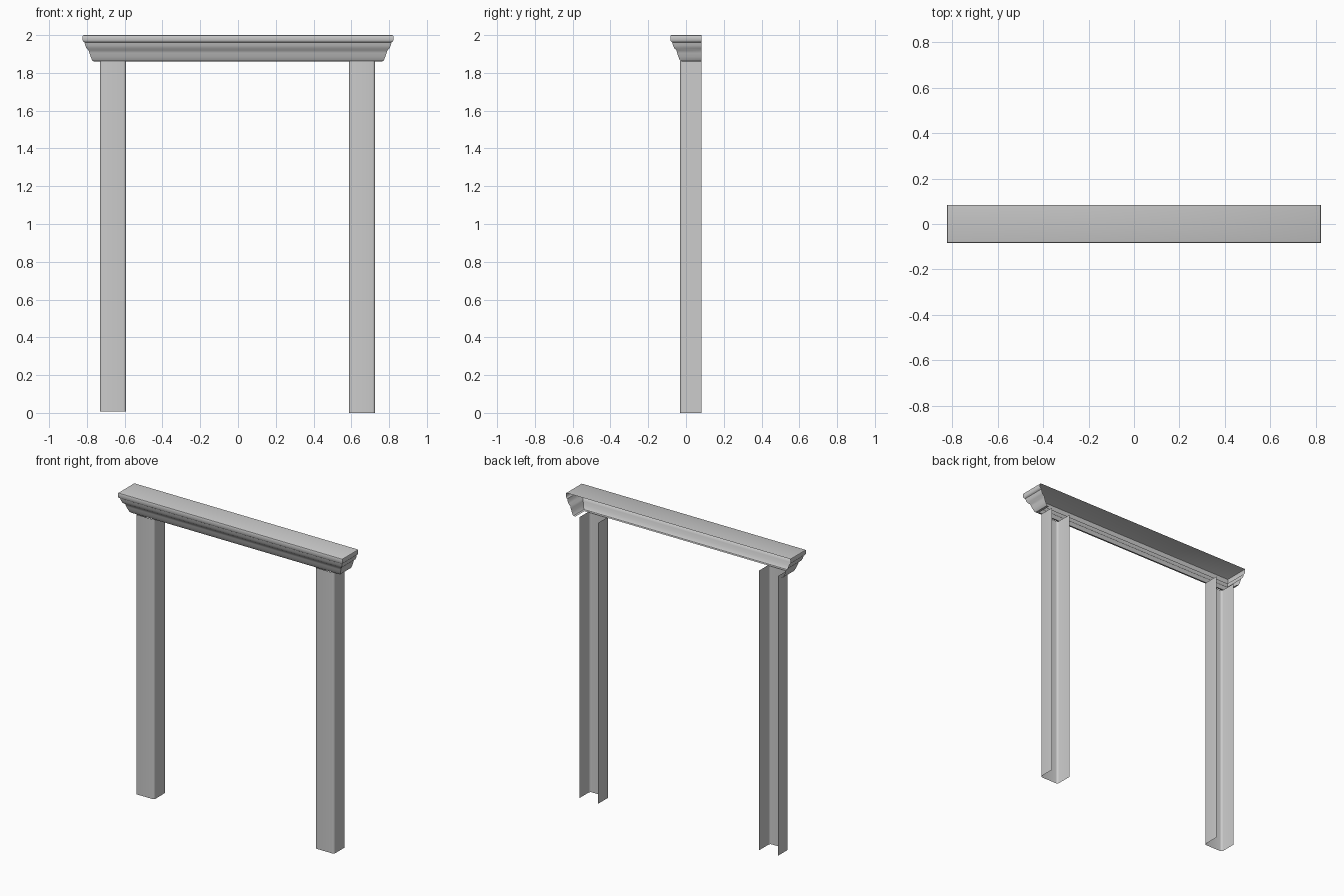
import bpy, math

if "Cube" in bpy.data.objects:
    bpy.data.objects.remove(bpy.data.objects["Cube"])

BACK = 0.083      # open rear plane
HALF_W = 0.823    # lintel half width
POST_TOP = 1.862


def make_object(name, verts, faces, angle=35):
    mesh = bpy.data.meshes.new(name)
    mesh.from_pydata(verts, [], faces)
    mesh.update()
    ob = bpy.data.objects.new(name, mesh)
    bpy.context.collection.objects.link(ob)
    bpy.ops.object.select_all(action='DESELECT')
    ob.select_set(True)
    bpy.context.view_layer.objects.active = ob
    bpy.ops.object.shade_smooth_by_angle(angle=math.radians(angle))
    return ob


def skin(rows):
    """Join equal-length rows of points, listed top to bottom, with quads."""
    n = len(rows[0])
    verts = [p for row in rows for p in row]
    faces = [(i * n + j, (i + 1) * n + j, (i + 1) * n + j + 1, i * n + j + 1)
             for i in range(len(rows) - 1) for j in range(n - 1)]
    return verts, faces


# Lintel: moulding profile (inset, height) swept around three sides, with mitred corners
profile = [(0.006, 2.0), (0.002, 1.998), (0, 1.993), (0, 1.972), (0.004, 1.966),
           (0.010, 1.962), (0.014, 1.945), (0.021, 1.930), (0.032, 1.920),
           (0.036, 1.905), (0.043, 1.885), (0.050, 1.868), (0.056, 1.862), (0.070, 1.860)]
rows = []
for inset, z in profile:
    x, y = HALF_W - inset, -BACK + inset
    rows.append([(-x, BACK, z), (-x, y, z), (x, y, z), (x, BACK, z)])
verts, faces = skin(rows)
faces.append((0, 1, 2, 3))  # flat top board
make_object("lintel", verts, faces)


# Posts: channels open at the back and ends, with rounded front corners
def post(name, x0, x1, bottom):
    front, r, steps = -0.031, 0.014, 4
    outline = [(x0, BACK - 0.002)]
    for cx, start in ((x0 + r, math.pi), (x1 - r, 1.5 * math.pi)):
        for k in range(steps + 1):
            a = start + k / steps * math.pi / 2
            outline.append((cx + r * math.cos(a), front + r + r * math.sin(a)))
    outline.append((x1, BACK - 0.002))
    rows = [[(x, y, z) for x, y in outline] for z in (POST_TOP, bottom)]
    make_object(name, *skin(rows))


post("left_post", -0.731, -0.593, 0.008)
post("right_post", 0.588, 0.726, 0.0)
